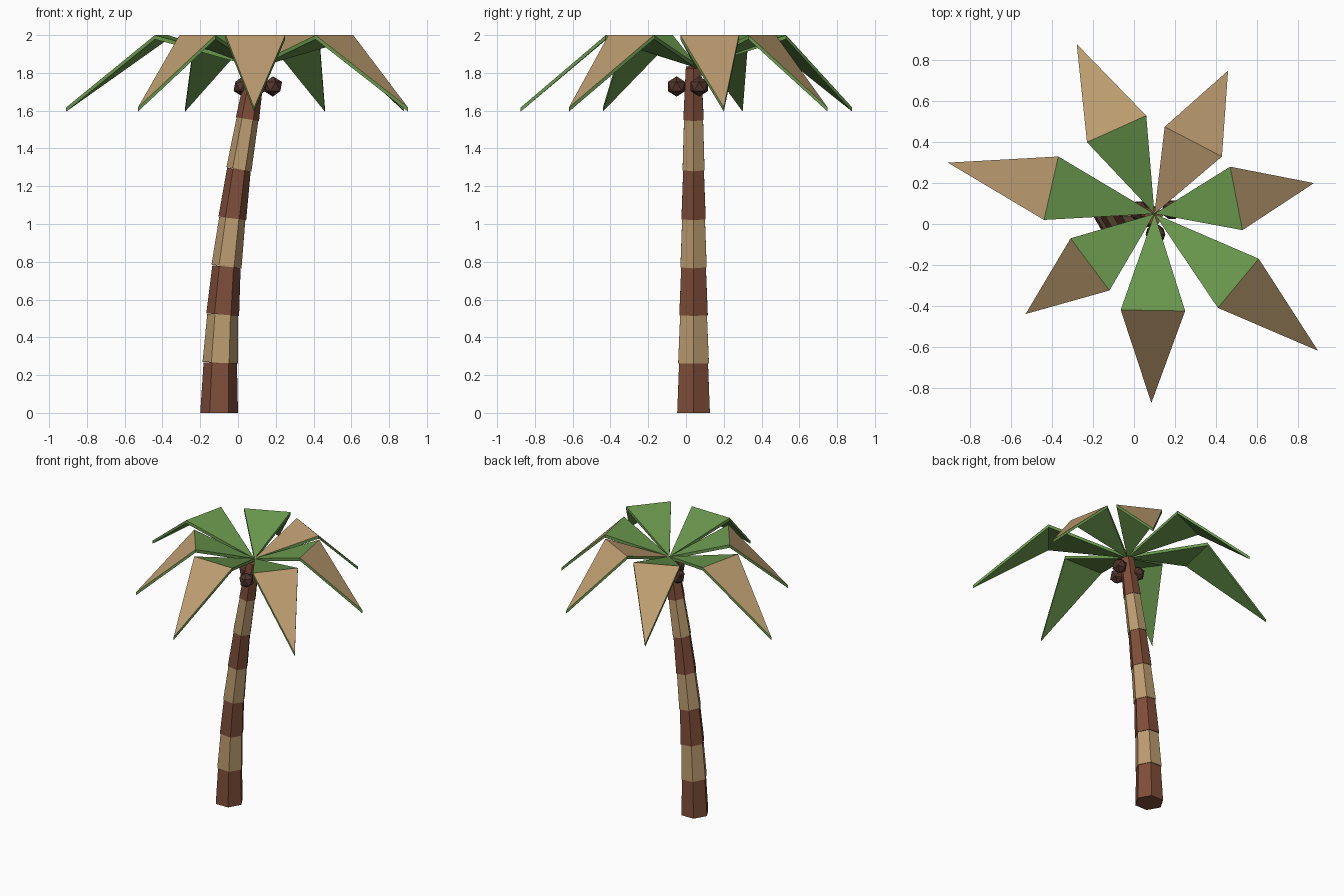
import bpy, bmesh, math
from mathutils import Vector, Matrix

cube = bpy.data.objects.get("Cube")
if cube:
    bpy.data.objects.remove(cube, do_unlink=True)


def material(name, rgb):
    m = bpy.data.materials.new(name)
    m.use_nodes = True
    m.diffuse_color = (*rgb, 1)
    m.node_tree.nodes["Principled BSDF"].inputs["Base Color"].default_value = (*rgb, 1)
    return m


TAN = material("tan", (0.50, 0.33, 0.16))
GREEN = material("leaf_green", (0.145, 0.315, 0.075))
BARK = material("red_brown", (0.21, 0.075, 0.04))
NUT = material("dark_brown", (0.085, 0.036, 0.026))


def finish(name, bm, *mats):
    bmesh.ops.recalc_face_normals(bm, faces=bm.faces)
    mesh = bpy.data.meshes.new(name)
    bm.to_mesh(mesh)
    bm.free()
    for m in mats:
        mesh.materials.append(m)
    obj = bpy.data.objects.new(name, mesh)
    bpy.context.collection.objects.link(obj)
    return obj


# Trunk: stacked tapered six-sided segments along a bending line (x, z, radius)
line = [(-0.10, 0, 0.1), (-0.094, 0.265, 0.094), (-0.081, 0.52, 0.087),
        (-0.061, 0.775, 0.08), (-0.03, 1.03, 0.074), (0.005, 1.29, 0.067),
        (0.05, 1.555, 0.062), (0.095, 1.83, 0.05)]
for i, (low, high) in enumerate(zip(line, line[1:])):
    a, b = Vector((low[0], 0.04, low[1])), Vector((high[0], 0.04, high[1]))
    axis = b - a
    tilt = math.atan2(axis.x, axis.z)
    place = (Matrix.Translation((a + b) / 2) @ Matrix.Rotation(tilt, 4, 'Y')
             @ Matrix.Rotation(math.pi / 2, 4, 'Z'))
    bm = bmesh.new()
    bmesh.ops.create_cone(bm, cap_ends=True, segments=6, radius1=low[2],
                          radius2=high[2] * 0.94, depth=axis.length, matrix=place)
    if i == 0:  # level foot
        for v in bm.verts:
            if v.co.z < 0.1:
                v.co.z = 0
    finish(f"trunk_segment_{i + 1}", bm, TAN if i % 2 else BARK)

# Fronds: inner panel rises to a fold, outer panel drops to a point
ROOT = Vector((0.1, 0.05, 1.85))
DROP = Vector((0, 0, -0.022))
# tip, then both fold corners
fronds = [((-0.28, 0.88), (-0.23, 0.40), (0.06, 0.53)),
          ((0.46, 0.75), (0.15, 0.475), (0.43, 0.33)),
          ((0.88, 0.20), (0.47, 0.28), (0.53, -0.03)),
          ((0.90, -0.62), (0.61, -0.17), (0.41, -0.41)),
          ((0.085, -0.875), (0.25, -0.425), (-0.065, -0.42)),
          ((-0.53, -0.44), (-0.12, -0.325), (-0.31, -0.07)),
          ((-0.91, 0.30), (-0.44, 0.02), (-0.37, 0.33))]
for i, (tip, left, right) in enumerate(fronds):
    bm = bmesh.new()
    top = [ROOT, Vector((*left, 2)), Vector((*tip, 1.617)), Vector((*right, 2))]
    t = [bm.verts.new(p) for p in top]
    u = [bm.verts.new(p + DROP) for p in top]
    inner = bm.faces.new((t[0], t[1], t[3]))
    outer = bm.faces.new((t[1], t[2], t[3]))
    bm.faces.new((u[0], u[3], u[1]))
    bm.faces.new((u[1], u[3], u[2]))
    for k in range(4):
        n = (k + 1) % 4
        bm.faces.new((t[k], u[k], u[n], t[n]))
    outer.material_index = 1
    inner.material_index = 1 if i == 1 else 0  # one frond is dry all over
    finish(f"frond_{i + 1}", bm, GREEN, TAN)

# Coconuts under the crown
for i, (x, y) in enumerate([(0.185, 0.07), (0.025, 0.065), (0.105, -0.05)]):
    bm = bmesh.new()
    bmesh.ops.create_icosphere(bm, subdivisions=1, radius=0.054,
                               matrix=Matrix.Translation((x, y, 1.728)))
    finish(f"coconut_{i + 1}", bm, NUT)
